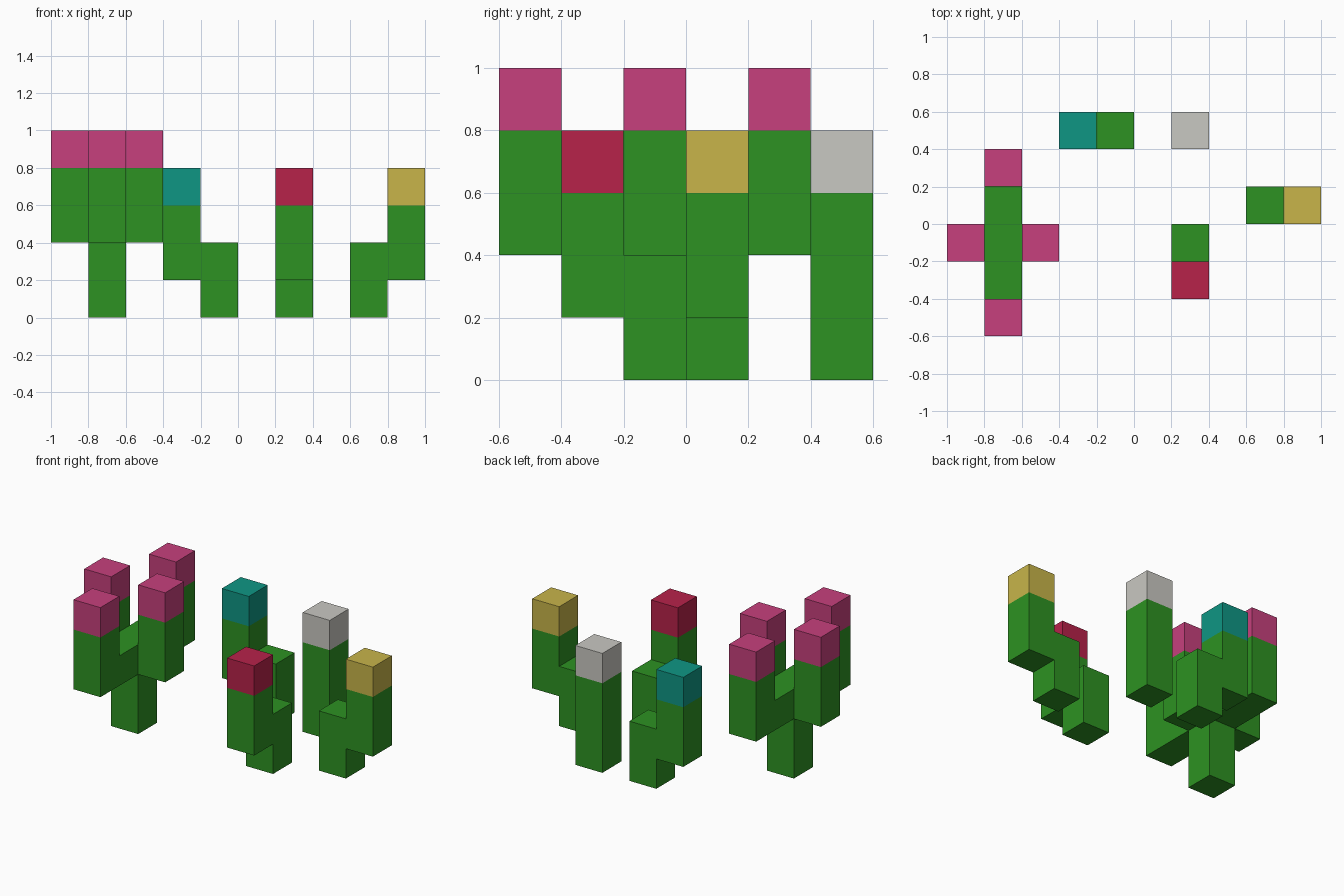
import bpy
import bmesh
from mathutils import Vector

cube = bpy.data.objects.get("Cube")
if cube:
    bpy.data.objects.remove(cube, do_unlink=True)

CELL = 0.2


def linear(c):
    c /= 255
    return c / 12.92 if c <= 0.04045 else ((c + 0.055) / 1.055) ** 2.4


def material(name, r, g, b):
    mat = bpy.data.materials.new(name)
    mat.use_nodes = True
    color = (linear(r), linear(g), linear(b), 1)
    mat.diffuse_color = color
    bsdf = mat.node_tree.nodes["Principled BSDF"]
    bsdf.inputs["Base Color"].default_value = color
    bsdf.inputs["Roughness"].default_value = 0.9
    return mat


green = material("stem green", 45, 146, 34)
pink = material("flower pink", 199, 64, 125)
red = material("flower red", 183, 34, 74)
yellow = material("flower yellow", 200, 181, 74)
pale = material("flower pale grey", 201, 200, 194)
teal = material("flower teal", 15, 150, 132)


def column(x, y, bottom, top):
    """Stack of unit cells from bottom up to top."""
    return {(x, y, z) for z in range(bottom, top)}


def plant(name, location, stem, tips, tip_mat):
    """Join cells into one closed skin; tip cells take the flower colour."""
    cells = stem | tips
    bm = bmesh.new()
    for cell in sorted(cells):
        center = Vector(cell) + Vector((0, 0, 0.5))
        for axis in range(3):
            for sign in (-1, 1):
                normal = Vector((0, 0, 0))
                normal[axis] = sign
                if tuple(int(a + b) for a, b in zip(cell, normal)) in cells:
                    continue
                u = Vector((0, 0, 0))
                u[(axis + 1) % 3] = 0.5
                v = normal.cross(u)
                mid = center + normal / 2
                corners = (mid - u - v, mid + u - v, mid + u + v, mid - u + v)
                face = bm.faces.new([bm.verts.new(p * CELL) for p in corners])
                face.material_index = int(cell in tips)
    bmesh.ops.remove_doubles(bm, verts=bm.verts, dist=0.001)
    bmesh.ops.dissolve_limit(bm, angle_limit=0.01, verts=bm.verts,
                             edges=bm.edges, delimit={'MATERIAL'})
    bmesh.ops.recalc_face_normals(bm, faces=bm.faces)
    mesh = bpy.data.meshes.new(name)
    bm.to_mesh(mesh)
    bm.free()
    mesh.materials.append(green)
    mesh.materials.append(tip_mat)
    obj = bpy.data.objects.new(name, mesh)
    obj.location = (*location, 0)
    bpy.context.collection.objects.link(obj)


# Large plant: trunk, two long branches, two short ones, four flowers
stem = column(0, 0, 0, 3) | column(0, 1, 2, 3) | column(0, -1, 2, 3)
tips = set()
for x, y in ((1, 0), (-1, 0), (0, 2), (0, -2)):
    stem |= column(x, y, 2, 4)
    tips |= column(x, y, 4, 5)
plant("four_flower_plant", (-0.7, -0.1), stem, tips, pink)

# Bent plants: short trunk with one raised side arm
for name, location, (x, y), mat in (
    ("red_flower_plant", (0.3, -0.1), (0, -1), red),
    ("yellow_flower_plant", (0.7, 0.1), (1, 0), yellow),
    ("teal_flower_plant", (-0.1, 0.5), (-1, 0), teal),
):
    plant(name, location, column(0, 0, 0, 2) | column(x, y, 1, 3),
          column(x, y, 3, 4), mat)

# Straight plant
plant("pale_flower_plant", (0.3, 0.5), column(0, 0, 0, 3),
      column(0, 0, 3, 4), pale)
